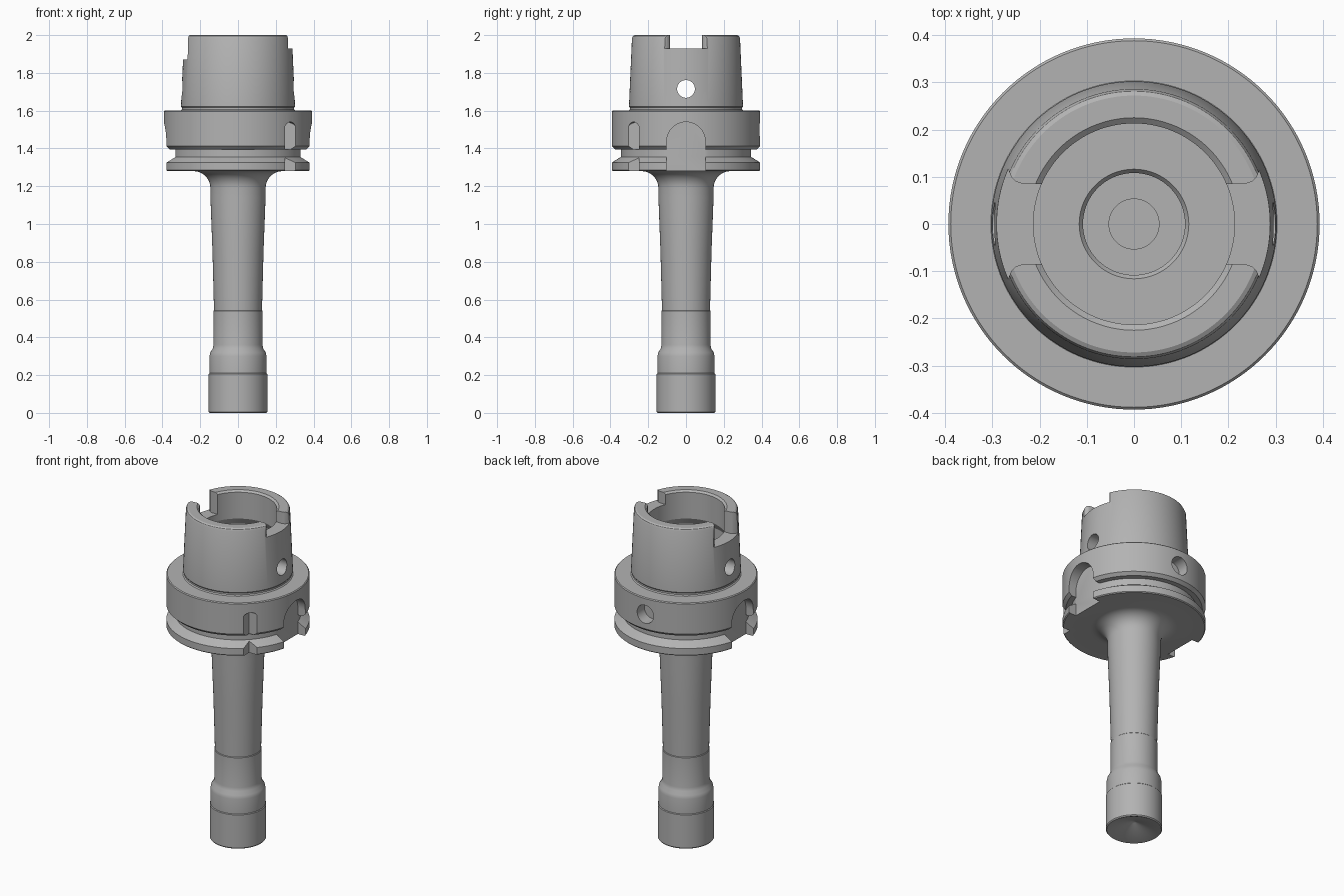
import bpy, bmesh, math
from mathutils import Matrix, Vector

cube = bpy.data.objects.get("Cube")
if cube:
    bpy.data.objects.remove(cube, do_unlink=True)

steel = bpy.data.materials.new("steel_grey")
steel.use_nodes = True
colour = (0.45, 0.45, 0.45, 1)
steel.diffuse_color = colour
steel.node_tree.nodes["Principled BSDF"].inputs["Base Color"].default_value = colour


def make_object(name, bm):
    bmesh.ops.recalc_face_normals(bm, faces=bm.faces)
    mesh = bpy.data.meshes.new(name)
    bm.to_mesh(mesh)
    bm.free()
    mesh.materials.append(steel)
    obj = bpy.data.objects.new(name, mesh)
    bpy.context.collection.objects.link(obj)
    return obj


def lathe(name, profile, steps=128):
    bm = bmesh.new()
    verts = [bm.verts.new((r, 0, z)) for r, z in profile]
    edges = [bm.edges.new(pair) for pair in zip(verts, verts[1:])]
    bmesh.ops.spin(bm, geom=verts + edges, cent=(0, 0, 0), axis=(0, 0, 1),
                   angle=math.tau, steps=steps, use_merge=True)
    bmesh.ops.remove_doubles(bm, verts=bm.verts, dist=1e-5)
    return make_object(name, bm)


def prism(name, outline, offset, matrix=Matrix()):
    """Extrude a closed 3D outline along an offset."""
    bm = bmesh.new()
    face = bm.faces.new([bm.verts.new(p) for p in outline])
    new = bmesh.ops.extrude_face_region(bm, geom=[face])["geom"]
    moved = [v for v in new if isinstance(v, bmesh.types.BMVert)]
    bmesh.ops.translate(bm, verts=moved, vec=Vector(offset))
    bm.transform(matrix)
    return make_object(name, bm)


def arch(x, radius, bottom, spring):
    """Round-topped outline in the plane at x."""
    points = [(x, -radius, bottom), (x, radius, bottom)]
    for i in range(25):
        a = math.pi * i / 24
        points.append((x, radius * math.cos(a), spring + radius * math.sin(a)))
    return points


def circle(x, radius, z):
    return [(x, radius * math.cos(math.tau * i / 40), z + radius * math.sin(math.tau * i / 40))
            for i in range(40)]


def boolean(target, cutter, operation="DIFFERENCE"):
    mod = target.modifiers.new("cut", "BOOLEAN")
    mod.operation, mod.solver, mod.object = operation, "EXACT", cutter
    bpy.context.view_layer.objects.active = target
    bpy.ops.object.modifier_apply(modifier=mod.name)
    bpy.data.objects.remove(cutter, do_unlink=True)


def turn(degrees):
    return Matrix.Rotation(math.radians(degrees), 4, "Z")


# Turned body: nose, slim neck, grooved flange, hollow taper
nose = [(0, 0.055), (0.012, 0.05), (0.143, 0), (0.15, 0), (0.155, 0.006), (0.155, 0.206),
        (0.151, 0.21), (0.151, 0.3), (0.147, 0.32), (0.134, 0.34), (0.13, 0.36), (0.13, 0.54)]
neck = [(0.127, 0.543), (0.135, 0.85), (0.146, 1.14)]
fillet = [(0.236 - 0.09 * math.cos(a), 1.19 + 0.09 * math.sin(a))
          for a in (math.pi / 2 * i / 8 for i in range(9))]
flange = [(0.388, 1.28), (0.393, 1.285), (0.393, 1.325), (0.345, 1.355), (0.345, 1.395),
          (0.375, 1.395), (0.393, 1.412), (0.393, 1.595), (0.388, 1.6)]
taper = [(0.303, 1.6), (0.297, 1.606), (0.297, 1.616), (0.302, 1.622),
         (0.286, 1.985), (0.281, 1.995), (0.272, 2.0)]
bore = [(0.225, 2.0), (0.213, 1.99), (0.213, 1.83), (0.235, 1.79), (0.235, 1.56),
        (0.116, 1.56), (0.108, 1.55), (0.108, 1.46), (0.053, 1.46), (0.053, 1.3), (0, 1.3)]
holder = lathe("tool_holder_body", nose + neck + fillet + flange + taper + bore)

# Drive slots in the taper mouth, deeper on one side
half = [(0.1, 0.085), (0.235, 0.085), (0.25, 0.09), (0.26, 0.1), (0.266, 0.115), (0.35, 0.17)]
for angle, floor in ((0, 1.93), (180, 1.87)):
    outline = [(x, y, floor) for x, y in half] + [(x, -y, floor) for x, y in reversed(half)]
    boolean(holder, prism("mouth_slot", outline, (0, 0, 0.3), turn(angle)))

# Cross hole through both taper walls
boolean(holder, prism("cross_hole", circle(-0.5, 0.047, 1.715), (1, 0, 0)))

# Arched slots on both sides of the flange
for angle in (0, 180):
    boolean(holder, prism("flange_slot", arch(0.33, 0.102, 1.2, 1.438), (0.2, 0, 0), turn(angle)))

# Round blind pocket at the back of the flange
boolean(holder, prism("back_pocket", circle(0.32, 0.055, 1.5), (0.2, 0, 0), turn(90)))

# V notch with an arched top on the front corner
notch = prism("corner_notch", [(0.25, -0.25, 1.2), (0.5, -0.25, 1.2), (0.5, -0.5, 1.2),
                               (0.25, -0.5, 1.2)], (0, 0, 0.4))
boolean(notch, prism("notch_arch", arch(0.3, 0.045, 1.1, 1.495), (0.3, 0, 0), turn(-45)),
        "INTERSECT")
boolean(holder, notch)

# Smooth turned surfaces, crisp edges
bpy.ops.object.select_all(action="DESELECT")
holder.select_set(True)
bpy.context.view_layer.objects.active = holder
bpy.ops.object.shade_smooth_by_angle(angle=math.radians(25))
